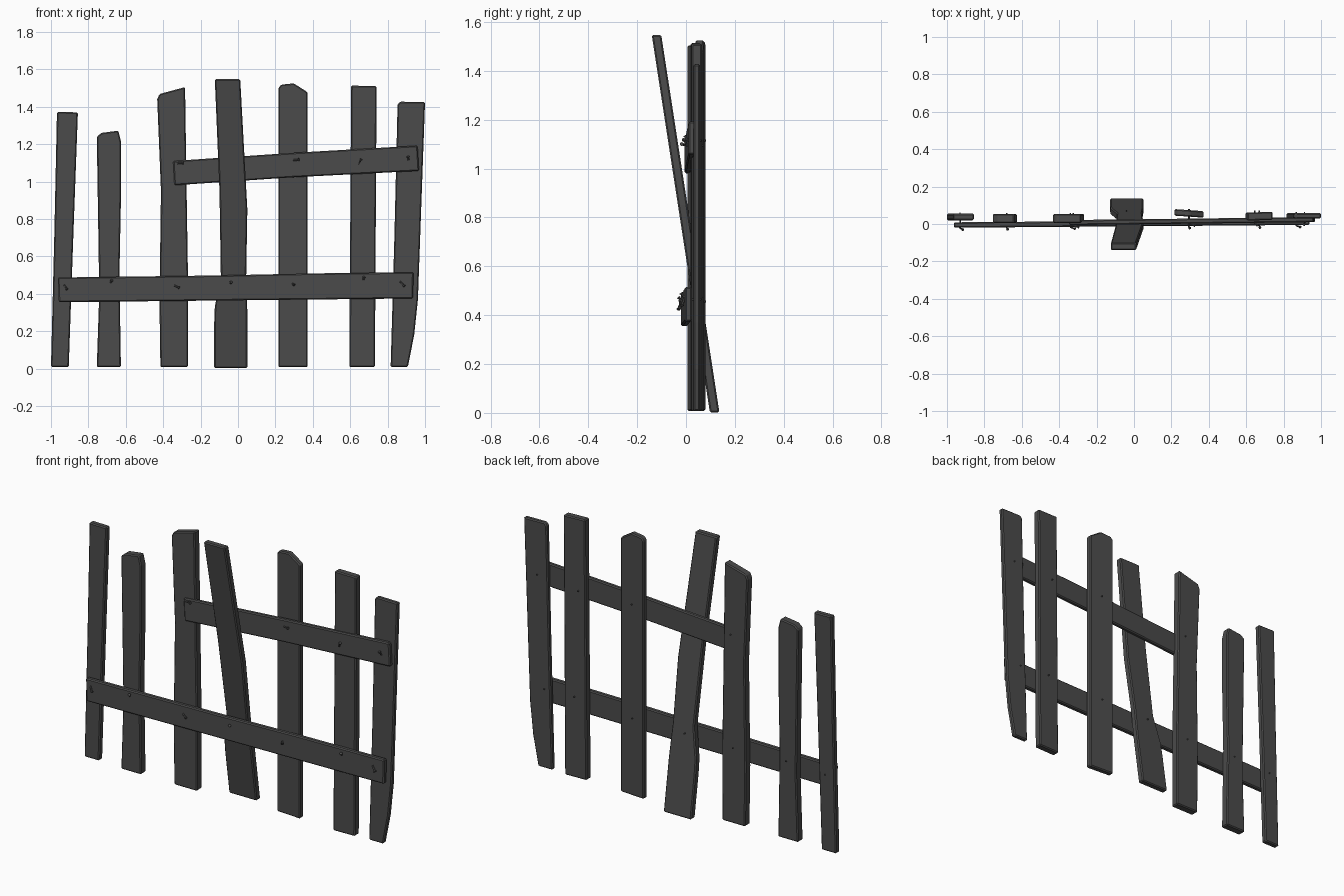
import bpy, bmesh
from mathutils import Vector

dark = bpy.data.materials.new("dark_wood")
dark.diffuse_color = (.07, .07, .07, 1)


def finish(name, bm):
    bmesh.ops.recalc_face_normals(bm, faces=bm.faces)
    me = bpy.data.meshes.new(name)
    bm.to_mesh(me)
    bm.free()
    me.materials.append(dark)
    ob = bpy.data.objects.new(name, me)
    bpy.context.collection.objects.link(ob)
    return ob


def board(name, outline, y0, y1, lean=0.0, yaw=0.0, bevel=0.006):
    """Extrude an x/z outline from y0 to y1; lean slopes y with z, yaw slopes y with x."""
    bm = bmesh.new()
    xc = sum(p[0] for p in outline) / len(outline)
    rings = [[bm.verts.new((x, y + lean * z + yaw * (x - xc), z)) for x, z in outline]
             for y in (y0, y1)]
    bm.faces.new(rings[0])
    bm.faces.new(rings[1][::-1])
    n = len(outline)
    for i in range(n):
        j = (i + 1) % n
        bm.faces.new((rings[0][i], rings[1][i], rings[1][j], rings[0][j]))
    ob = finish(name, bm)
    mod = ob.modifiers.new("worn_edges", 'BEVEL')
    mod.width = bevel
    mod.segments = 1
    mod.limit_method = 'ANGLE'
    mod.angle_limit = 0.6
    return ob


# Upright pickets, left to right
board("picket_1", [(-1.0, .008), (-.905, .008), (-.88, .72), (-.856, 1.37), (-.968, 1.372), (-.982, .72)],
      .02, .055)
board("picket_2", [(-.755, .008), (-.626, .008), (-.634, .5), (-.626, .9), (-.626, 1.215), (-.64, 1.272),
                   (-.73, 1.26), (-.755, 1.24), (-.748, .8), (-.742, .4)], .006, .054)
board("picket_3", [(-.415, .008), (-.268, .008), (-.266, .4), (-.274, .9), (-.283, 1.505), (-.42, 1.468),
                   (-.432, 1.44), (-.412, .95), (-.42, .35)], .006, .054)
board("picket_5", [(.216, .008), (.372, .008), (.372, 1.478), (.298, 1.525), (.23, 1.518), (.216, 1.5)],
      .04, .075, yaw=-.07)
board("picket_6", [(.595, .008), (.732, .008), (.741, 1.51), (.605, 1.513)], .02, .063, yaw=.03)
board("picket_7", [(.816, .008), (.908, .008), (.942, .18), (.962, .37), (1.0, 1.425), (.865, 1.427),
                   (.853, 1.41), (.836, .7)], .03, .058)

# Loose picket leaning through the fence
board("leaning_picket", [(-.127, .002), (.05, .002), (.05, .3), (.044, .5), (.05, .85), (.012, 1.547),
                         (-.124, 1.547), (-.099, .95), (-.092, .5), (-.124, .33), (-.127, .25)],
      .098, .137, lean=-.154)

# Cross rails
board("lower_rail", [(-.958, .355), (0, .365), (.936, .375), (.938, .515), (.4, .509), (-.1, .498), (-.963, .487)],
      -.012, .017, yaw=.008)
board("upper_rail", [(-.34, .98), (.3, 1.023), (.968, 1.057), (.96, 1.192), (.3, 1.154), (-.347, 1.11)],
      .002, .029, yaw=.012)


# Bent nails: x, z, sideways bend, vertical bend, front face y, back face y
nails = [
    (-.93, .448, .014, -.022, -.019, .055), (-.68, .46, .004, .01, -.017, .054),
    (-.34, .445, .022, -.012, -.014, .054), (-.04, .455, .003, .006, -.012, .07),
    (.292, .455, .006, -.006, -.01, .075), (.67, .475, .003, .012, -.007, .065),
    (.867, .465, .02, -.022, -.005, .058),
    (-.325, 1.097, .028, .003, -.006, .054), (.295, 1.114, .028, .003, .002, .075),
    (.645, 1.094, .012, .022, .006, .065), (.912, 1.115, -.003, .016, .009, .058),
]


def rod(bm, a, b, r1, r2):
    a, b = Vector(a), Vector(b)
    d = b - a
    m = d.to_track_quat('Z', 'Y').to_matrix().to_4x4()
    m.translation = (a + b) / 2
    bmesh.ops.create_cone(bm, cap_ends=True, segments=6, radius1=r1, radius2=r2, depth=d.length, matrix=m)


bm = bmesh.new()
for x, z, dx, dz, yf, yb in nails:
    bend = Vector((x, yf - .003, z))
    tip = Vector((x + dx, yf - .011, z + dz))
    out = (tip - bend).normalized()
    rod(bm, (x, yb + .006, z), bend, .004, .005)
    rod(bm, bend, tip, .005, .005)
    rod(bm, tip, tip + out * .004, .008, .008)
finish("nails", bm)
